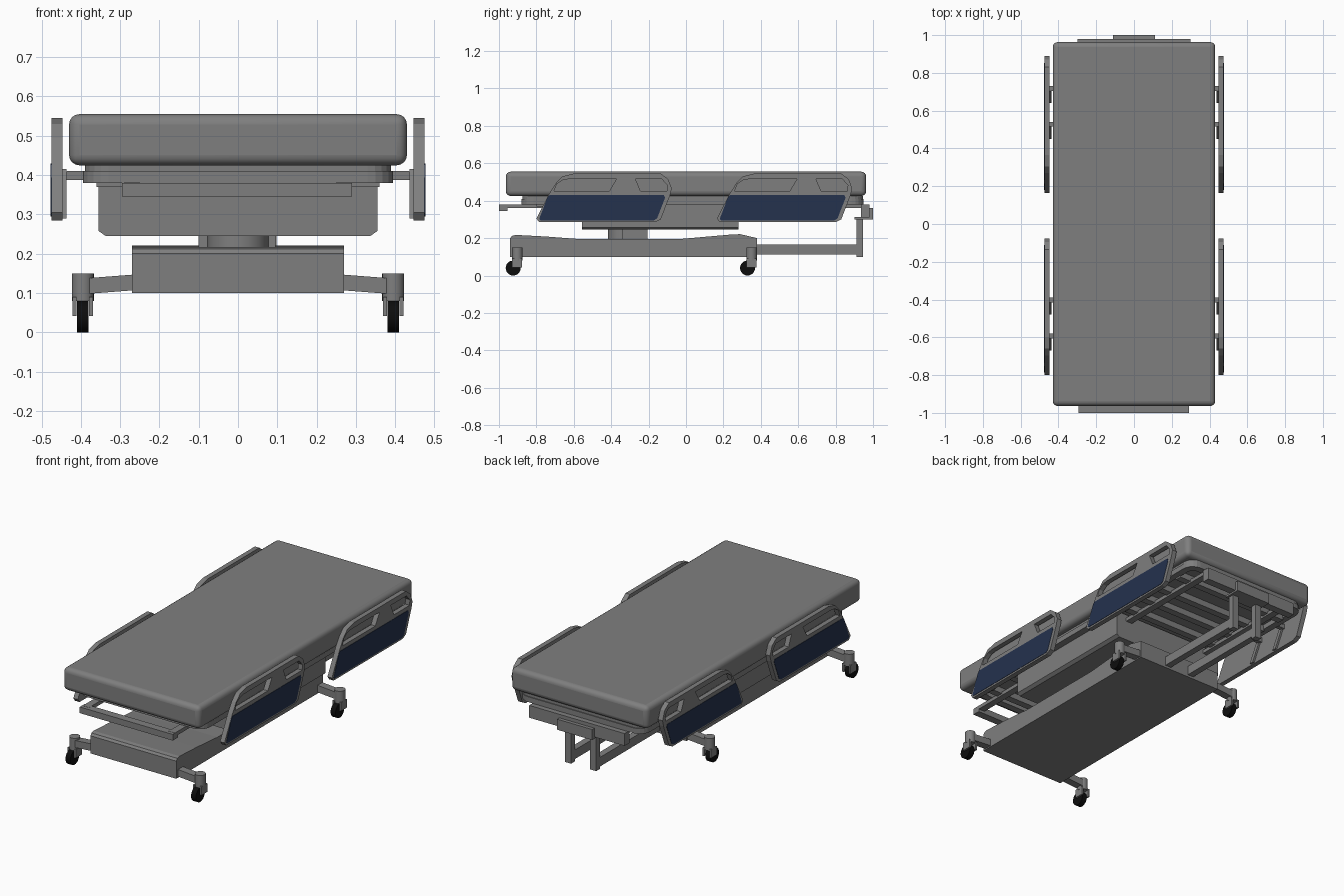
import bpy, bmesh, math
from mathutils import Matrix, Vector

if "Cube" in bpy.data.objects:
    bpy.data.objects.remove(bpy.data.objects["Cube"])


def material(name, rgb):
    m = bpy.data.materials.new(name)
    m.diffuse_color = (*rgb, 1)
    m.use_nodes = True
    m.node_tree.nodes["Principled BSDF"].inputs["Base Color"].default_value = m.diffuse_color
    return m


GREY = material("grey", (0.212, 0.212, 0.212))
NAVY = material("navy", (0.018, 0.032, 0.076))
BLACK = material("black", (0.004, 0.004, 0.004))

# Plane frames: local (u, v, depth) to world axes
YZ = Matrix(((0, 0, 1, 0), (1, 0, 0, 0), (0, 1, 0, 0), (0, 0, 0, 1)))
XZ = Matrix(((1, 0, 0, 0), (0, 0, 1, 0), (0, 1, 0, 0), (0, 0, 0, 1)))
XY = Matrix.Identity(4)


def finish(name, bm, mat, bevel=0, segments=3, smooth=False):
    bmesh.ops.recalc_face_normals(bm, faces=bm.faces)
    me = bpy.data.meshes.new(name)
    bm.to_mesh(me)
    bm.free()
    me.materials.clear()
    me.materials.append(mat)
    ob = bpy.data.objects.new(name, me)
    bpy.context.collection.objects.link(ob)
    if bevel:
        mod = ob.modifiers.new("bevel", 'BEVEL')
        mod.width, mod.segments, mod.limit_method = bevel, segments, 'ANGLE'
    if smooth:
        bpy.ops.object.select_all(action='DESELECT')
        ob.select_set(True)
        bpy.context.view_layer.objects.active = ob
        bpy.ops.object.shade_smooth_by_angle(angle=math.radians(35))
    return ob


def box(name, x, y, z, mat=GREY, **kw):
    bm = bmesh.new()
    size = [b - a for a, b in (x, y, z)]
    mid = [(a + b) / 2 for a, b in (x, y, z)]
    bmesh.ops.create_cube(bm, size=1, matrix=Matrix.Translation(mid) @ Matrix.Diagonal((*size, 1)))
    return finish(name, bm, mat, **kw)


def cylinder(name, centre, radius, length, mat=GREY, axis='Z', sides=24):
    bm = bmesh.new()
    rot = Matrix.Rotation(math.pi / 2, 4, 'Y') if axis == 'X' else Matrix.Identity(4)
    bmesh.ops.create_cone(bm, cap_ends=True, segments=sides, radius1=radius, radius2=radius,
                          depth=length, matrix=Matrix.Translation(centre) @ rot)
    return finish(name, bm, mat, smooth=True)


def plate(name, loops, frame, lo, hi, mat=GREY, **kw):
    """Extruded outline; every loop after the first is a hole."""
    cu = bpy.data.curves.new(name + "_outline", 'CURVE')
    cu.dimensions, cu.fill_mode, cu.extrude = '2D', 'BOTH', (hi - lo) / 2
    for loop in loops:
        sp = cu.splines.new('POLY')
        sp.points.add(len(loop) - 1)
        for p, (u, v) in zip(sp.points, loop):
            p.co = (u, v, 0, 1)
        sp.use_cyclic_u = True
    tmp = bpy.data.objects.new(name + "_tmp", cu)
    bpy.context.collection.objects.link(tmp)
    bpy.context.view_layer.update()
    me = bpy.data.meshes.new_from_object(tmp.evaluated_get(bpy.context.evaluated_depsgraph_get()))
    bpy.data.objects.remove(tmp)
    bpy.data.curves.remove(cu)
    bm = bmesh.new()
    bm.from_mesh(me)
    bpy.data.meshes.remove(me)
    bmesh.ops.remove_doubles(bm, verts=bm.verts, dist=1e-5)
    bm.transform(frame @ Matrix.Translation((0, 0, (lo + hi) / 2)))
    for f in bm.faces:
        f.smooth = False
    return finish(name, bm, mat, **kw)


def rounded(hx, y0, y1, r, n=5):
    """Rounded rectangle outline."""
    pts = []
    for cx, cy, a0 in ((hx - r, y1 - r, 0), (r - hx, y1 - r, 90), (r - hx, y0 + r, 180), (hx - r, y0 + r, 270)):
        for i in range(n + 1):
            a = math.radians(a0 + 90 * i / n)
            pts.append((cx + r * math.cos(a), cy + r * math.sin(a)))
    return pts


# Mattress and the deck that carries it
box("mattress", (-0.43, 0.43), (-0.963, 0.963), (0.425, 0.555), bevel=0.026, segments=4, smooth=True)
plate("deck_board", [rounded(0.39, -0.875, 0.945, 0.06)], XY, 0.408, 0.426)
plate("deck_rim", [rounded(0.395, -0.88, 0.95, 0.065), rounded(0.355, -0.84, 0.91, 0.04)], XY, 0.38, 0.41)

# Ladder frame below the deck, with the handle at the foot end
for s, side in ((-1, "left"), (1, "right")):
    box("frame_rail_" + side, sorted((s * 0.25, s * 0.29)), (-0.98, 0.94), (0.36, 0.381))
for i, y in enumerate((-0.78, -0.6, 0.36, 0.5, 0.64, 0.8)):
    box("frame_slat_%d" % i, (-0.36, 0.36), (y - 0.02, y + 0.02), (0.37, 0.405))
box("foot_handle", (-0.295, 0.29), (-1.0, -0.955), (0.345, 0.38))

# Lift housing and column
plate("lift_housing", [[(-0.355, 0.4), (-0.355, 0.258), (-0.337, 0.245), (0.337, 0.245), (0.355, 0.258), (0.355, 0.4)]],
      XZ, -0.555, 0.28)
box("column_block", (-0.1, 0.095), (-0.34, -0.205), (0.18, 0.25))
cylinder("column", (0, -0.34, 0.215), 0.078, 0.07, sides=32)

# Base cover, highest over the two axles
plate("base", [[(-0.94, 0.1), (-0.94, 0.2), (-0.93, 0.212), (-0.91, 0.217), (-0.755, 0.209), (-0.57, 0.195),
                (-0.035, 0.195), (0.25, 0.22), (0.29, 0.221), (0.38, 0.2), (0.38, 0.1)]], YZ, -0.27, 0.27)

# Axle arms and casters
for dy, end in ((0, "front"), (1.253, "back")):
    for s, side in ((-1, "left"), (1, "right")):
        tag = end + "_" + side
        x, y = s * 0.395, -0.902 + dy
        plate("arm_" + tag, [[(s * 0.25, 0.108), (s * 0.25, 0.148), (s * 0.38, 0.138), (s * 0.38, 0.098)]],
              XZ, y - 0.022, y + 0.022)
        cylinder("caster_stem_" + tag, (x, y, 0.115), 0.028, 0.07)
        for k in (-1, 1):
            xs = sorted((x + k * 0.016, x + k * 0.026))
            box("caster_fork_" + tag, xs, (y - 0.028, y + 0.026), (0.042, 0.09))
        cylinder("wheel_" + tag, (x, y - 0.022, 0.04), 0.04, 0.03, BLACK, 'X')

# Head end: base struts, posts and bumper bars
for s, side in ((-1, "left"), (1, "right")):
    xs = sorted((s * 0.06, s * 0.098))
    box("head_strut_" + side, xs, (0.36, 0.93), (0.113, 0.165))
    box("head_post_" + side, xs, (0.912, 0.947), (0.1, 0.31))
box("head_bracket", (-0.11, 0.11), (0.9, 0.975), (0.3, 0.312))
box("head_crossbar", (-0.3, 0.3), (0.935, 0.98), (0.31, 0.38))
box("head_bumper", (-0.11, 0.11), (0.965, 1.0), (0.3, 0.36))

# Side rails: outline with two grips, navy outer panel, swing arms
OUTLINE = [(-0.8, 0.305), (-0.785, 0.285), (-0.165, 0.285), (-0.135, 0.3), (-0.085, 0.43), (-0.076, 0.465),
           (-0.095, 0.515), (-0.135, 0.545), (-0.6, 0.545), (-0.66, 0.53), (-0.695, 0.495), (-0.73, 0.44)]
GRIP_LONG = [(-0.73, 0.452), (-0.41, 0.452), (-0.372, 0.516), (-0.625, 0.516), (-0.66, 0.51), (-0.69, 0.49)]
GRIP_LONG[0] = (-0.705, 0.452)
GRIP_SHORT = [(-0.243, 0.452), (-0.102, 0.452), (-0.1, 0.483), (-0.13, 0.516), (-0.27, 0.516)]
PANEL = [(-0.785, 0.302), (-0.778, 0.295), (-0.172, 0.295), (-0.155, 0.305), (-0.112, 0.415), (-0.118, 0.43),
         (-0.73, 0.43), (-0.742, 0.415)]


def shift(loop, dy):
    return [(y + dy, z) for y, z in loop]


for dy, end in ((0, "front"), (0.965, "back")):
    for s, side in ((-1, "left"), (1, "right")):
        tag = end + "_" + side
        plate("side_rail_" + tag, [shift(l, dy) for l in (OUTLINE, GRIP_LONG, GRIP_SHORT)], YZ,
              *sorted((s * 0.447, s * 0.475)))
        plate("rail_panel_" + tag, [shift(PANEL, dy)], YZ, *sorted((s * 0.472, s * 0.477)), mat=NAVY)
        for top in ((-0.39, -0.58) if end == "front" else (0.73, 0.54)):
            arm = [(top, 0.415), (top - 0.025, 0.415), (top - 0.09, 0.29), (top - 0.065, 0.29)]
            plate("swing_arm_" + tag, [arm], YZ, *sorted((s * 0.436, s * 0.448)))
            box("rail_mount_" + tag, sorted((s * 0.38, s * 0.447)), (top - 0.025, top), (0.388, 0.41))
